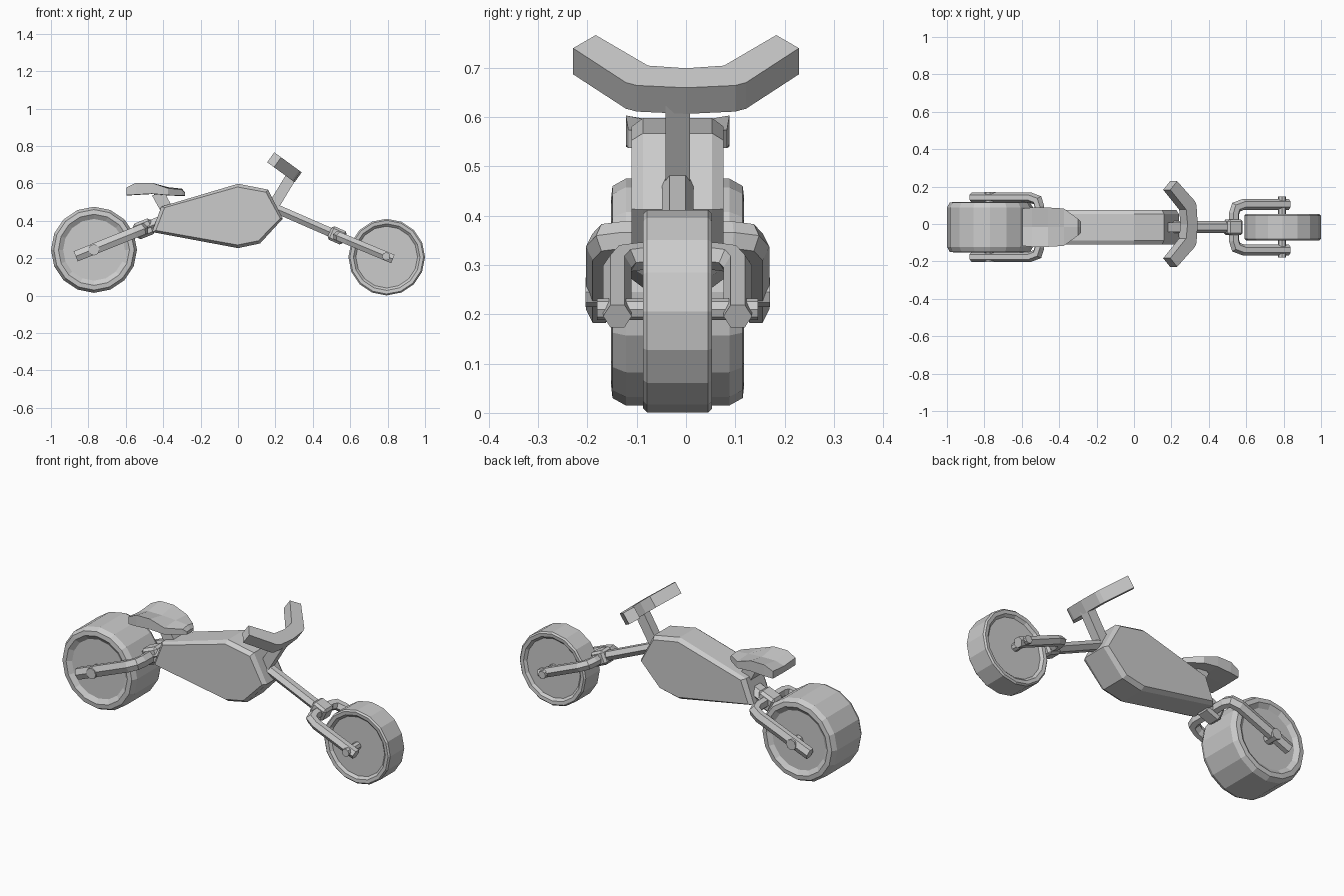
import bpy, bmesh
from math import sin, cos, pi
from mathutils import Vector

if "Cube" in bpy.data.objects:
    bpy.data.objects.remove(bpy.data.objects["Cube"])

CY = -0.017  # centre plane of the machine


def V(x, y, z):
    return Vector((x, y, z))


def loft(name, rings, wrap=False):
    """Skin a list of equal-length vertex rings; cap the ends unless wrapped."""
    bm = bmesh.new()
    vs = [[bm.verts.new(p) for p in r] for r in rings]
    n = len(rings[0])
    pairs = list(zip(vs, vs[1:])) + ([(vs[-1], vs[0])] if wrap else [])
    for a, b in pairs:
        for i in range(n):
            j = (i + 1) % n
            bm.faces.new((a[i], a[j], b[j], b[i]))
    if not wrap:
        bm.faces.new(vs[0])
        bm.faces.new(vs[-1])
    bmesh.ops.recalc_face_normals(bm, faces=bm.faces)
    me = bpy.data.meshes.new(name)
    bm.to_mesh(me)
    bm.free()
    ob = bpy.data.objects.new(name, me)
    bpy.context.collection.objects.link(ob)
    return ob


def disc(x, z, r, y, n=16):
    return [V(x + r * cos(2 * pi * i / n), CY + y, z + r * sin(2 * pi * i / n)) for i in range(n)]


def wheel(name, x, z, half):
    """half: (radius, y) steps from the hub face out to the tread."""
    rings = [disc(x, z, r, -y) for r, y in half] + [disc(x, z, r, y) for r, y in reversed(half)]
    loft(name, rings)


def hexagon(c, a, b, ra, rb):
    """Six-sided section, corners pointing along a."""
    return [c + a * (ra * cos(pi * i / 3)) + b * (rb * sin(pi * i / 3)) for i in range(6)]


def rod(name, p, q, ra, rb):
    p, q = V(p[0], CY, p[1]), V(q[0], CY, q[1])
    y = V(0, 1, 0)
    n = (q - p).normalized().cross(y)
    loft(name, [hexagon(c, y, n, ra, rb) for c in (p, q)])


def bar(name, p, q, hy, hn):
    p, q = V(p[0], CY, p[1]), V(q[0], CY, q[1])
    y = V(0, hy, 0)
    n = (q - p).normalized().cross(V(0, 1, 0)) * hn
    return loft(name, [[c + y + n, c - y + n, c - y - n, c + y - n] for c in (p, q)])


def bevel(ob, w):
    m = ob.modifiers.new("bevel", 'BEVEL')
    m.width, m.segments = w, 1


def fork(name, start, end, half, r, rn):
    """U-shaped fork with chamfered corners, swept with a hexagonal section."""
    o, e = V(start[0], CY, start[1]), V(end[0], CY, end[1])
    d, y = (e - o).normalized(), V(0, 1, 0)
    n, L = d.cross(y), (e - o).length
    pts = [(L, half), (0.055, half), (0.012, half - 0.015), (0, half - 0.05)]
    pts = [o + d * s + y * t for s, t in pts + [(s, -t) for s, t in reversed(pts)]]
    rings = []
    for i, p in enumerate(pts):
        t0 = (p - pts[max(i - 1, 0)]).normalized() if i else (pts[1] - p).normalized()
        t1 = (pts[i + 1] - p).normalized() if i < len(pts) - 1 else t0
        t = (t0 + t1).normalized()
        rings.append(hexagon(p, t.cross(n), n, r / t.dot(t0), rn))
    loft(name, rings)


# Wheels with bevelled tread edges and recessed hub faces
wheel("rear_wheel", -0.77, 0.245, [(0.165, 0.118), (0.19, 0.135), (0.215, 0.132), (0.23, 0.105)])
wheel("front_wheel", 0.795, 0.206, [(0.165, 0.055), (0.178, 0.068), (0.197, 0.07), (0.205, 0.062)])

# Body: bevelled side profile
prof = [(-0.46, 0.34), (-0.41, 0.476), (0, 0.598), (0.16, 0.567),
        (0.24, 0.412), (0.118, 0.279), (0, 0.254)]
cx, cz = -0.05, 0.425
body = []
for k, y in ((0.95, -0.093), (1, -0.07), (1, 0.07), (0.95, 0.093)):
    body.append([V(cx + (x - cx) * k, CY + y, cz + (z - cz) * (k - (1 - k))) for x, z in prof])
loft("body", body)

# Forks, clamps and connecting tubes
fork("front_fork", (0.535, 0.318), (0.828, 0.196), 0.122, 0.029, 0.028)
fork("rear_fork", (-0.505, 0.356), (-0.868, 0.21), 0.159, 0.027, 0.034)
rod("neck_tube", (0.18, 0.475), (0.54, 0.318), 0.032, 0.028)
bevel(bar("front_clamp", (0.49, 0.34), (0.57, 0.304), 0.042, 0.039), 0.012)
rod("rear_tube", (-0.40, 0.40), (-0.50, 0.358), 0.05, 0.036)
bevel(bar("rear_clamp", (-0.455, 0.376), (-0.55, 0.338), 0.045, 0.045), 0.014)

# Axles
loft("front_axle", [disc(0.792, 0.21, 0.022, y, 8) for y in (-0.163, 0.163)])
loft("rear_axle", [disc(-0.77, 0.245, 0.03, y, 8) for y in (-0.187, 0.187)])

# Seat: x, half width, underside, rim and centre-line heights
seat = []
for x, w, b, e, c in ((-0.597, 0.1, 0.537, 0.578, 0.57), (-0.545, 0.105, 0.54, 0.603, 0.585),
                      (-0.46, 0.105, 0.545, 0.603, 0.585), (-0.375, 0.1, 0.537, 0.574, 0.58),
                      (-0.3, 0.045, 0.535, 0.566, 0.572), (-0.284, 0.03, 0.535, 0.55, 0.552)):
    seat.append([V(x, CY - w, b), V(x, CY - w, e), V(x, CY, c), V(x, CY + w, e),
                 V(x, CY + w, b), V(x, CY, b - 0.002)])
loft("seat", seat)
bar("seat_post", (-0.43, 0.55), (-0.375, 0.45), 0.04, 0.033)

# Handlebar: flat swept outline in a tilted plane, with stem
bar("handlebar_stem", (0.19, 0.48), (0.29, 0.645), 0.025, 0.029)
u, th = V(0.81, 0, -0.59), V(-0.038, 0, -0.053)
outer = [(0.05, 0.229), (0.168, 0.122), (0.178, 0.1)]
inner = [(0.11, 0.077), (0.005, 0.183)]
right = inner[::-1] + [(0.119, 0)]
line = outer + [(0.186, 0)] + [(a, -y) for a, y in outer[::-1]]
line += [(a, -y) for a, y in inner[::-1]] + [(0.119, 0)] + inner
top = [V(0.19, 0, 0.769) + u * a + V(0, y, 0) for a, y in line]
loft("handlebar", [top, [p + th for p in top]])
